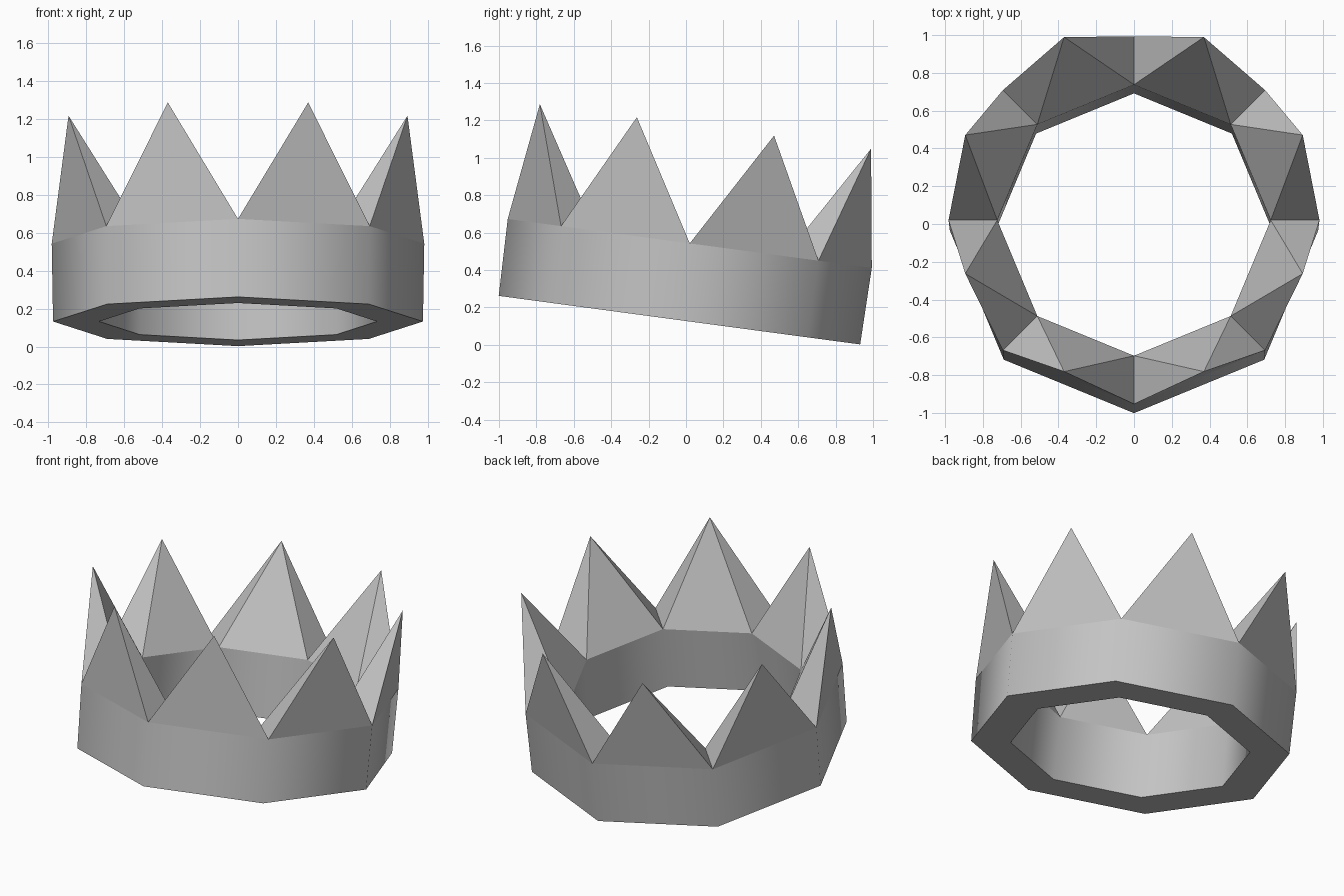
import bpy, bmesh
from math import sin, cos, pi, radians
from mathutils import Matrix

old = bpy.data.objects.get("Cube")
if old:
    bpy.data.objects.remove(old, do_unlink=True)

SIDES = 8
STEP = 2 * pi / SIDES

# Single plain grey
grey = bpy.data.materials.new("plain grey")
grey.use_nodes = True
colour = (0.55, 0.55, 0.55, 1)
grey.diffuse_color = colour
grey.node_tree.nodes["Principled BSDF"].inputs["Base Color"].default_value = colour

bm = bmesh.new()


def ring(radius, z, turn=0.0):
    """Octagon of vertices, first corner at the front."""
    angles = [(i + turn) * STEP - pi / 2 for i in range(SIDES)]
    return [bm.verts.new((radius * cos(a), radius * sin(a), z)) for a in angles]


outer_low, outer_top = ring(0.975, 0), ring(0.982, 0.414)
inner_low, inner_top = ring(0.733, 0), ring(0.724, 0.414)
tips = ring(0.967, 1.045, 0.5)

for i in range(SIDES):
    j = (i + 1) % SIDES
    # Band: smooth outer and inner walls, flat underside
    outer = bm.faces.new((outer_low[i], outer_low[j], outer_top[j], outer_top[i]))
    inner = bm.faces.new((inner_low[j], inner_low[i], inner_top[i], inner_top[j]))
    outer.smooth = inner.smooth = True
    bm.faces.new((outer_low[j], outer_low[i], inner_low[i], inner_low[j]))
    # Pointed spike standing on this side of the band
    base = (outer_top[i], outer_top[j], inner_top[j], inner_top[i])
    for k in range(4):
        bm.faces.new((base[k], base[(k + 1) % 4], tips[i]))

# Tip the whole crown backwards so its rear rim touches the ground
tilt = Matrix.Translation((0, -0.035, 0.132)) @ Matrix.Rotation(radians(-7.65), 4, "X")
bm.transform(tilt)
bmesh.ops.recalc_face_normals(bm, faces=bm.faces[:])

mesh = bpy.data.meshes.new("crown")
bm.to_mesh(mesh)
bm.free()
mesh.materials.append(grey)
crown = bpy.data.objects.new("crown", mesh)
bpy.context.collection.objects.link(crown)
